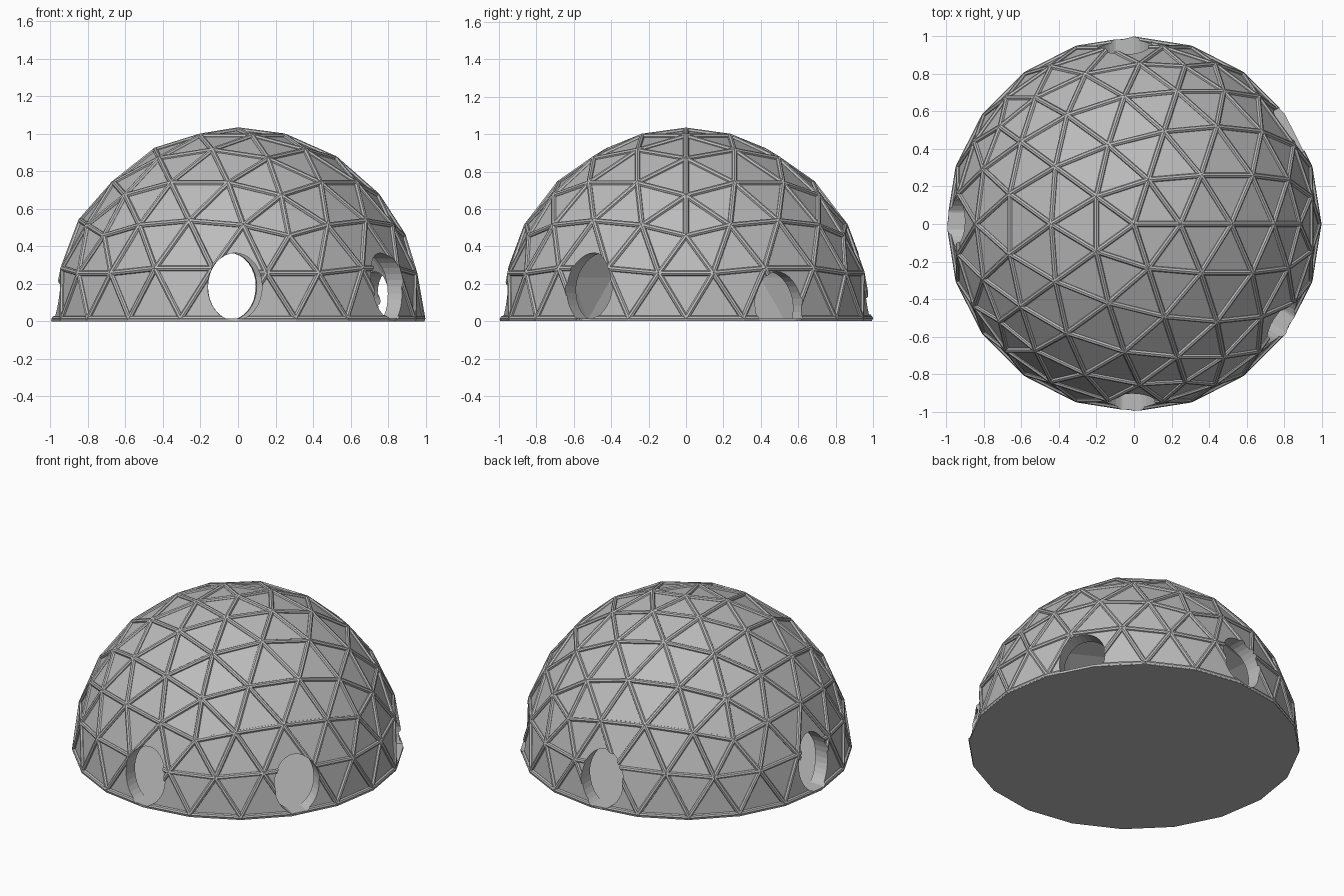
import bpy, bmesh, math
from mathutils import Vector, Matrix

cube = bpy.data.objects.get("Cube")
if cube:
    bpy.data.objects.remove(cube, do_unlink=True)

GREY = (0.5, 0.5, 0.5, 1)
STRUT_R = 0.015
WALL = 0.09
BASE_Z = 0.015

mat = bpy.data.materials.new("light_grey")
mat.use_nodes = True
mat.diffuse_color = GREY
mat.node_tree.nodes["Principled BSDF"].inputs["Base Color"].default_value = GREY


def make_object(name, bm):
    mesh = bpy.data.meshes.new(name)
    bm.to_mesh(mesh)
    bm.free()
    mesh.materials.append(mat)
    ob = bpy.data.objects.new(name, mesh)
    bpy.context.scene.collection.objects.link(ob)
    return ob


def add_cylinder(bm, matrix, radius, depth, sides):
    bmesh.ops.create_cone(bm, cap_ends=True, segments=sides, radius1=radius,
                          radius2=radius, depth=depth, matrix=matrix)


# Geodesic surface: icosahedron split in four, projected and halved
def geodesic():
    bm = bmesh.new()
    bmesh.ops.create_icosphere(bm, subdivisions=1, radius=1)
    bmesh.ops.subdivide_edges(bm, edges=bm.edges[:], cuts=3, use_grid_fill=True)
    for v in bm.verts:
        v.co.normalize()
    low = [v for v in bm.verts if v.co.z < -0.01]
    bmesh.ops.delete(bm, geom=low, context='VERTS')
    for v in bm.verts:
        v.co = Vector((v.co.x * 0.985, v.co.y * 0.985, max(v.co.z * 1.02, BASE_Z)))
    bmesh.ops.recalc_face_normals(bm, faces=bm.faces[:])
    return bm


# Round openings: compass angle in degrees and centre height
openings = [(-91, 0.185), (-33, 0.185), (31, 0.085), (93, 0.185), (179, 0.185)]
centres = []
cut_bm = bmesh.new()
for angle, height in openings:
    a = math.radians(angle)
    out = Vector((math.cos(a), math.sin(a), 0))
    side = Vector((-out.y, out.x, 0))
    frame = Matrix((side, Vector((0, 0, 1)), out)).transposed().to_4x4()
    centre = out * 0.95 + Vector((0, 0, height))
    centres.append(centre)
    add_cylinder(cut_bm, Matrix.Translation(centre) @ frame
                 @ Matrix.Diagonal((0.145, 0.18, 1, 1)), 1, 0.4, 32)
cutter = make_object("opening_cutter", cut_bm)
cutter.hide_render = True


def cut_openings(ob):
    mod = ob.modifiers.new("openings", 'BOOLEAN')
    mod.operation = 'DIFFERENCE'
    mod.solver = 'EXACT'
    mod.use_self = True
    mod.object = cutter


def bake(ob):
    bpy.context.view_layer.update()
    graph = bpy.context.evaluated_depsgraph_get()
    mesh = bpy.data.meshes.new_from_object(ob.evaluated_get(graph))
    ob.modifiers.clear()
    ob.data = mesh


# Struts along every edge, split by whether they reach an opening
surface = geodesic()
plain, trimmed = bmesh.new(), bmesh.new()
for e in surface.edges:
    p, q = (v.co.copy() for v in e.verts)
    d = q - p
    near = any((p.lerp(q, t / 4) - c).length < 0.28 for c in centres for t in range(5))
    place = Matrix.Translation((p + q) / 2) @ d.to_track_quat('Z', 'Y').to_matrix().to_4x4()
    add_cylinder(trimmed if near else plain, place, STRUT_R, d.length, 8)
make_object("struts", plain)
trimmed_struts = make_object("struts_at_openings", trimmed)
cut_openings(trimmed_struts)
bake(trimmed_struts)

# Dome wall of flat triangular panels
shell = make_object("dome_panels", surface)
solid = shell.modifiers.new("wall", 'SOLIDIFY')
solid.thickness = WALL
solid.offset = -1
cut_openings(shell)
bake(shell)
bpy.data.objects.remove(cutter, do_unlink=True)

# Floor plate
floor_bm = bmesh.new()
add_cylinder(floor_bm, Matrix.Translation((0, 0, BASE_Z / 2)), 0.995, BASE_Z, 20)
make_object("floor", floor_bm)
